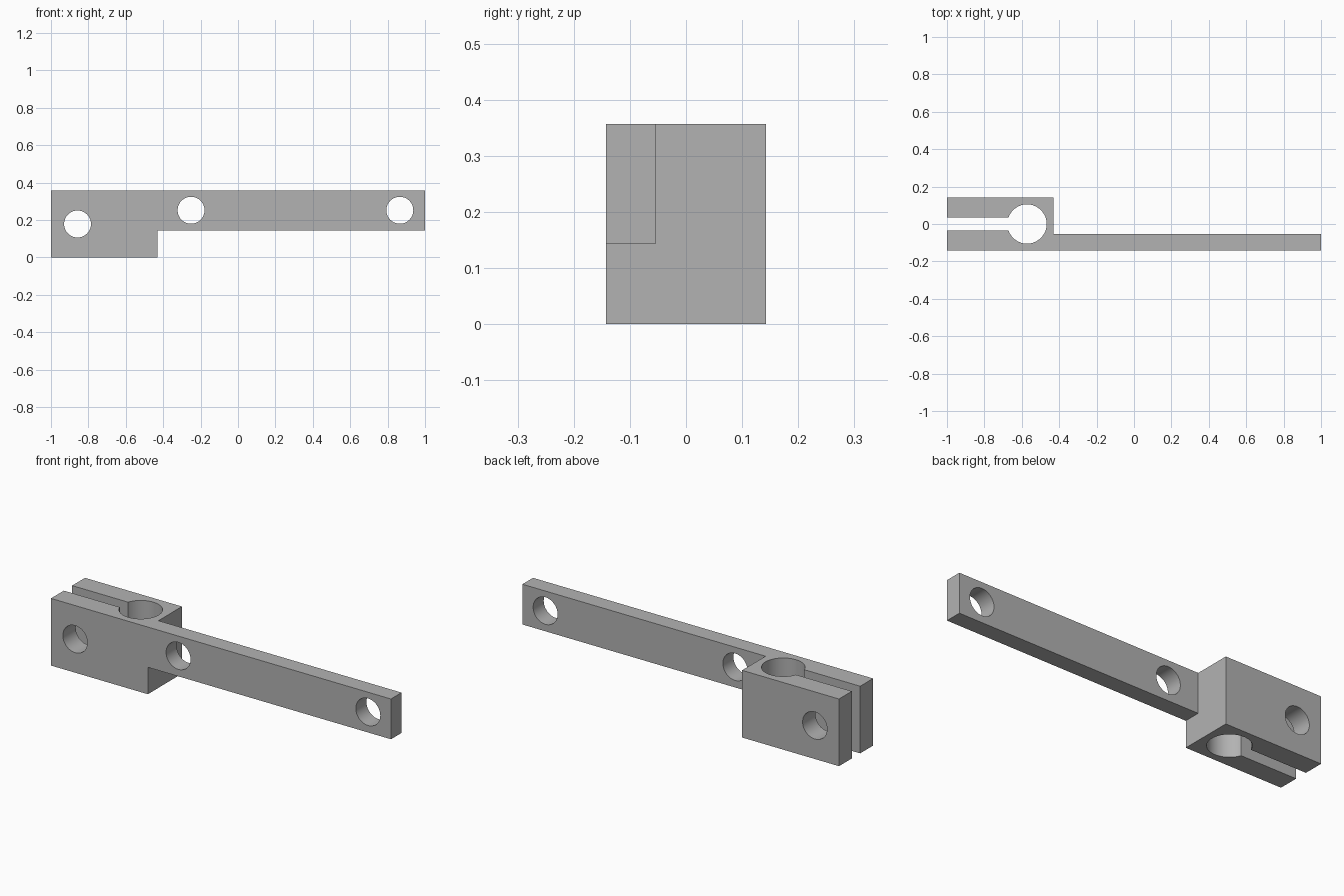
import bpy
import math
from mathutils import Vector

cube = bpy.data.objects.get("Cube")
if cube:
    bpy.data.objects.remove(cube, do_unlink=True)

# Main dimensions
HALF_LENGTH, HALF_DEPTH, HEIGHT = 1.0, 0.143, 0.357
BLOCK_END = -0.43        # where the clamp block meets the arm
ARM_BACK = -0.054        # rear face of the arm
ARM_BOTTOM = 0.143
BORE_X, BORE_RADIUS = -0.572, 0.105
SLOT_HALF = 0.035
BOLT_RADIUS = 0.072
OVER = 0.1               # cutter overshoot


def box(name, low, high):
    low, high = Vector(low), Vector(high)
    bpy.ops.mesh.primitive_cube_add(size=1, location=(low + high) / 2)
    obj = bpy.context.object
    obj.name = name
    obj.scale = high - low
    bpy.ops.object.transform_apply(location=True, rotation=False, scale=True)
    return obj


def cylinder(name, radius, location, rotation=(0, 0, 0)):
    bpy.ops.mesh.primitive_cylinder_add(vertices=64, radius=radius, depth=1,
                                        location=location, rotation=rotation)
    obj = bpy.context.object
    obj.name = name
    return obj


def cut(target, cutter):
    cutter.hide_render = True
    mod = target.modifiers.new(cutter.name, 'BOOLEAN')
    mod.operation = 'DIFFERENCE'
    mod.solver = 'EXACT'
    mod.object = cutter
    bpy.ops.object.select_all(action='DESELECT')
    bpy.context.view_layer.objects.active = target
    target.select_set(True)
    bpy.ops.object.modifier_apply(modifier=mod.name)
    bpy.data.objects.remove(cutter, do_unlink=True)


# Solid bar that becomes the clamp block and arm
clamp_arm = box("clamp_arm", (-HALF_LENGTH, -HALF_DEPTH, 0),
                (HALF_LENGTH, HALF_DEPTH, HEIGHT))

# Remove material behind and below the arm
far = HALF_LENGTH + OVER
cut(clamp_arm, box("rear_relief", (BLOCK_END, ARM_BACK, -OVER),
                   (far, HALF_DEPTH + OVER, HEIGHT + OVER)))
cut(clamp_arm, box("lower_relief", (BLOCK_END, -HALF_DEPTH - OVER, -OVER),
                   (far, HALF_DEPTH + OVER, ARM_BOTTOM)))

# Clamp slot and vertical bore
cut(clamp_arm, box("clamp_slot", (-far, -SLOT_HALF, -OVER),
                   (BORE_X, SLOT_HALF, HEIGHT + OVER)))
cut(clamp_arm, cylinder("rod_bore", BORE_RADIUS, (BORE_X, 0, HEIGHT / 2)))

# Cross bolt holes
for x, z in ((-0.858, HEIGHT / 2), (-0.251, 0.252), (0.865, 0.252)):
    cut(clamp_arm, cylinder("bolt_hole", BOLT_RADIUS, (x, 0, z),
                            (math.pi / 2, 0, 0)))

# Plain grey finish
grey = bpy.data.materials.new("plain_grey")
grey.use_nodes = True
colour = (0.448, 0.448, 0.448, 1)
grey.diffuse_color = colour
grey.node_tree.nodes["Principled BSDF"].inputs["Base Color"].default_value = colour
clamp_arm.data.materials.clear()
clamp_arm.data.materials.append(grey)

bpy.ops.object.select_all(action='DESELECT')
clamp_arm.select_set(True)
bpy.context.view_layer.objects.active = clamp_arm
bpy.ops.object.shade_smooth_by_angle(angle=math.radians(30))
